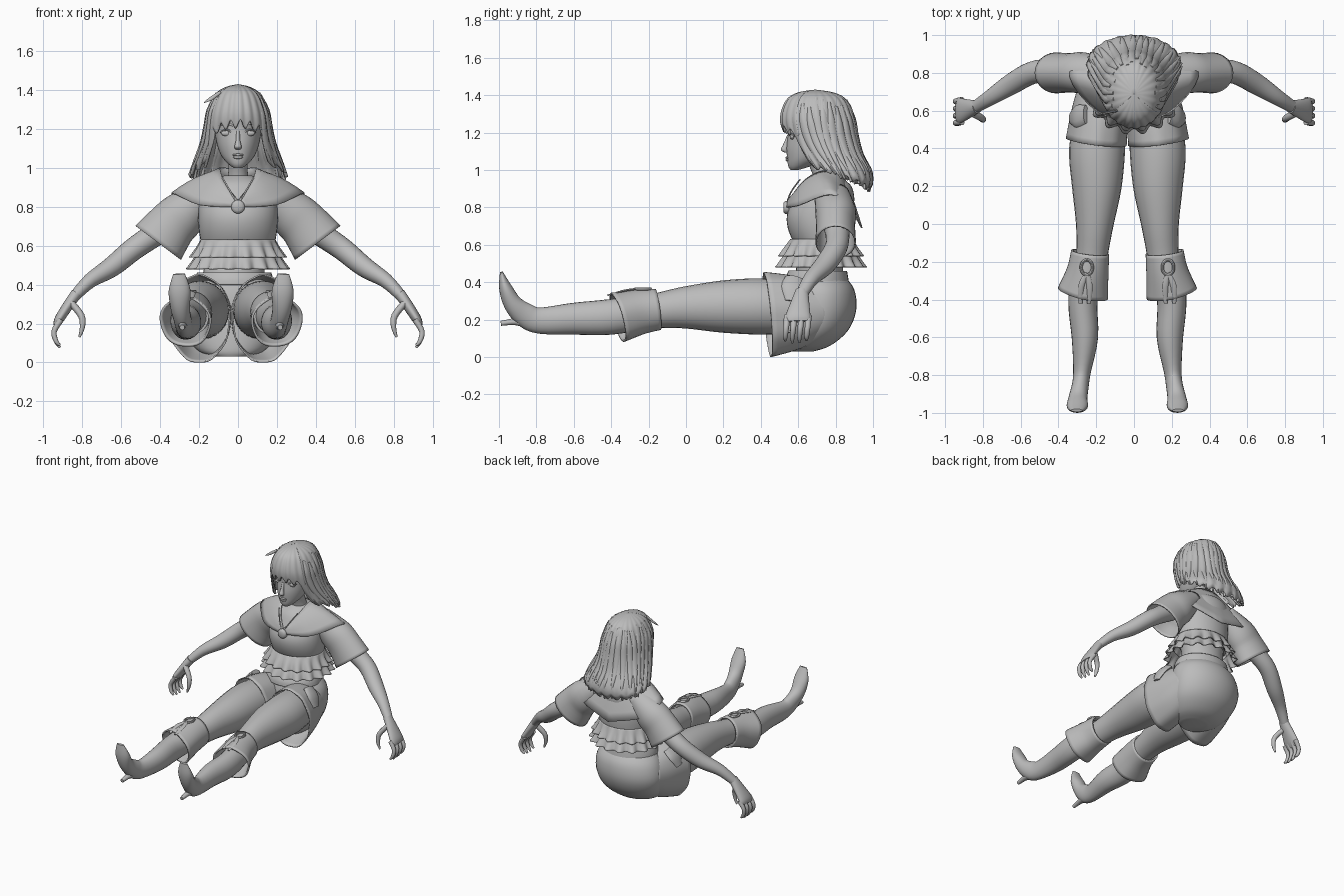
import bpy, bmesh, math, random
from mathutils import Vector

random.seed(4)
cube = bpy.data.objects.get("Cube")
if cube:
    bpy.data.objects.remove(cube)

clay = bpy.data.materials.new("plain_grey")
clay.use_nodes = True
clay.diffuse_color = (.5, .5, .5, 1)
clay.node_tree.nodes["Principled BSDF"].inputs["Base Color"].default_value = (.5, .5, .5, 1)

AXIS_X, AXIS_Y, AXIS_Z = Vector((1, 0, 0)), Vector((0, 1, 0)), Vector((0, 0, 1))
LEG_SHIFT = -.035   # hips and legs sit slightly to the right of the head


def finish(name, bm, thick=0):
    """Turn a bmesh into a smooth grey object, optionally as thin cloth."""
    bmesh.ops.remove_doubles(bm, verts=bm.verts, dist=.0001)
    bmesh.ops.recalc_face_normals(bm, faces=bm.faces)
    mesh = bpy.data.meshes.new(name)
    bm.to_mesh(mesh)
    bm.free()
    mesh.materials.append(clay)
    mesh.shade_smooth()
    mesh.set_sharp_from_angle(angle=math.radians(45))
    obj = bpy.data.objects.new(name, mesh)
    bpy.context.collection.objects.link(obj)
    if thick:
        solid = obj.modifiers.new("cloth", "SOLIDIFY")
        solid.thickness = thick
        solid.offset = 0
    return obj


def refine(rows, steps=4):
    """Smooth a few control rows into many with a passing spline."""
    rows = [Vector(r) for r in rows]
    last = len(rows) - 1
    out = []
    for i in range(last):
        a, b, c, d = rows[max(i - 1, 0)], rows[i], rows[i + 1], rows[min(i + 2, last)]
        for k in range(steps):
            t = k / steps
            out.append(b + (c - a) * (t / 2) + (a * 2 - b * 5 + c * 4 - d) * (t * t / 2)
                       + (b * 3 - a - c * 3 + d) * (t ** 3 / 2))
    return out + [rows[last]]


def grid(name, rows, closed=False, caps=False, thick=0):
    """Bridge equal rows of points with quads."""
    bm = bmesh.new()
    verts = [[bm.verts.new(p) for p in row] for row in rows]
    count = len(verts[0])
    for lower, upper in zip(verts, verts[1:]):
        for j in range(count if closed else count - 1):
            k = (j + 1) % count
            bm.faces.new((lower[j], lower[k], upper[k], upper[j]))
    if caps:
        bm.faces.new(verts[0])
        bm.faces.new(verts[-1])
    return finish(name, bm, thick)


def tube(name, rings, ref=AXIS_X, tangent=None, side=1, shift=0, sides=24,
         thick=0, ripple=0, waves=0):
    """Loft ellipses (x, y, z, radius along ref, other radius) along a path."""
    rings = refine(rings)
    last = len(rings) - 1
    centres = [Vector((r[0] * side + shift, r[1], r[2])) for r in rings]
    rows = []
    for i, r in enumerate(rings):
        t = tangent or (centres[min(i + 1, last)] - centres[max(i - 1, 0)]).normalized()
        u = (ref - t * ref.dot(t)).normalized()
        v = t.cross(u)
        row = []
        for j in range(sides):
            a = math.tau * j / sides
            f = 1 + ripple * i / last * math.sin(waves * a)
            row.append(centres[i] + (u * r[3] * math.cos(a) + v * r[4] * math.sin(a)) * f)
        rows.append(row)
    return grid(name, rows, closed=True, caps=not thick, thick=thick)


def pair(name, rings, **options):
    for label, side in (("left", 1), ("right", -1)):
        tube(f"{label}_{name}", rings, side=side, **options)


def ball(name, place, size):
    bm = bmesh.new()
    bmesh.ops.create_uvsphere(bm, u_segments=20, v_segments=12, radius=1)
    for v in bm.verts:
        v.co = Vector([c * s + p for c, s, p in zip(v.co, size, place)])
    return finish(name, bm)


# Torso, waist and neck
tube("blouse", [(0, .74, .57, .18, .14), (0, .72, .67, .2, .17), (0, .715, .76, .205, .175),
                (0, .74, .85, .2, .16), (0, .75, .92, .16, .13), (0, .75, .96, .07, .07)],
     tangent=AXIS_Z, sides=36)
tube("waist", [(-.03, .71, .36, .18, .14), (-.02, .715, .48, .155, .125), (0, .73, .62, .17, .13)],
     tangent=AXIS_Z, sides=32)
tube("neck", [(0, .75, .9, .065, .065), (0, .73, .98, .05, .052), (0, .69, 1.09, .05, .055)])

# Two tiers of ruffle below the blouse
for tier, (top, drop, grow) in {"upper": (.63, .09, 0), "lower": (.57, .09, .015)}.items():
    tube(f"{tier}_ruffle", [(0, .725, top, .19 + grow, .165 + grow),
                            (0, .72, top - drop / 2, .21 + grow, .19 + grow),
                            (0, .72, top - drop, .235 + grow, .215 + grow)],
         tangent=AXIS_Z, sides=132, thick=.006, ripple=.07, waves=17)

# Sailor collar: inner neckline to outer edge, front to back, then mirrored
neckline = refine([(.004, .55, .83), (.07, .62, .93), (.09, .7, .985), (.085, .79, 1), (0, .83, .99)])
edge = refine([(.01, .535, .8), (.2, .6, .81), (.34, .78, .87), (.26, .89, .77), (0, .94, .69)])
half = []
for inner, outer in zip(neckline, edge):
    half.append([inner.lerp(outer, k / 6) + AXIS_Z * .02 * math.sin(math.pi * k / 6)
                 for k in range(7)])
mirror = [[Vector((-p.x, p.y, p.z)) for p in row] for row in reversed(half[:-1])]
grid("sailor_collar", half + mirror, thick=.008)
pair("neck_cord", [(.08, .61, .95, .004, .004), (.04, .56, .88, .004, .004),
                   (0, .535, .81, .004, .004)], sides=8)
tube("clasp", [(0, .55, .8, .034, .034), (0, .53, .8, .034, .034), (0, .52, .8, .022, .022)],
     tangent=-AXIS_Y)

# Arms and wide sleeves
pair("arm", [(.18, .78, .85, .07, .07), (.32, .8, .74, .075, .075), (.44, .81, .65, .064, .062),
             (.54, .8, .58, .06, .058), (.65, .74, .49, .056, .052), (.76, .67, .42, .042, .038),
             (.84, .62, .34, .033, .028)], ref=AXIS_Y)
pair("sleeve", [(.15, .78, .87, .09, .07), (.27, .8, .77, .105, .115), (.34, .8, .705, .1, .125),
                (.41, .8, .615, .105, .142)], ref=AXIS_Y, thick=.008)

# Hands with four curled fingers and a thumb
pair("palm", [(.83, .62, .355, .034, .029), (.875, .61, .29, .05, .027),
              (.92, .6, .22, .066, .024), (.935, .6, .19, .06, .014)], ref=AXIS_Y)
for finger in range(4):
    y = .655 - finger * .038
    tip = .09 - .015 * math.sin(finger)
    pair(f"finger_{finger + 1}", [(.91, y, .22, .018, .016), (.945, y - .005, .16, .015, .014),
                                  (.935, y - .01, .11, .013, .012), (.915, y - .01, tip, .006, .006)],
         ref=AXIS_Y, sides=12)
pair("thumb", [(.86, .59, .31, .022, .018), (.805, .56, .24, .018, .017),
               (.8, .55, .18, .014, .013), (.815, .55, .13, .006, .006)], ref=AXIS_Y, sides=12)

# Shorts: seat, flared legs and waistband
hips = dict(shift=LEG_SHIFT)
tube("shorts_seat", [(.015, .705, .43, .18, .145), (.01, .72, .36, .24, .18),
                     (0, .72, .25, .26, .19), (0, .69, .14, .235, .175), (0, .64, .06, .17, .13),
                     (0, .6, .03, .1, .08)], tangent=-AXIS_Z, sides=36, **hips)
pair("shorts_leg", [(.13, .74, .26, .12, .13), (.145, .6, .24, .145, .19),
                    (.165, .435, .225, .158, .225)], thick=.008, sides=48, ripple=.012, waves=9, **hips)
tube("waistband", [(.015, .7, .4, .2, .165), (.015, .7, .43, .195, .16), (.015, .705, .46, .185, .15)],
     tangent=AXIS_Z, thick=.012, sides=36, **hips)
pair("hip_flap", [(.22, .58, .42, .02, .05), (.27, .57, .37, .016, .06), (.3, .56, .3, .01, .03)],
     sides=12, **hips)

# Legs and heeled boots pointing forward
pair("thigh", [(.14, .62, .26, .13, .14), (.16, .4, .27, .148, .15), (.162, .2, .27, .132, .14),
               (.173, 0, .265, .1, .113), (.185, -.14, .25, .085, .095),
               (.195, -.25, .235, .08, .09)], **hips)
pair("boot", [(.2, -.18, .25, .088, .09), (.235, -.4, .215, .078, .095),
              (.225, -.6, .205, .07, .085), (.24, -.78, .195, .047, .07),
              (.25, -.86, .225, .045, .065), (.262, -.925, .285, .05, .05),
              (.265, -.965, .37, .056, .035), (.268, -.987, .455, .03, .008)], **hips)
pair("boot_heel", [(.245, -.83, .185, .035, .04), (.25, -.91, .19, .022, .02),
                   (.252, -.99, .18, .013, .013)], sides=12, **hips)

# Folded boot cuffs with a ring and two ribbon tails on top
pair("boot_cuff", [(.197, -.15, .255, .095, .105), (.21, -.25, .24, .105, .115),
                   (.235, -.365, .21, .13, .13)], thick=.012, sides=40, ripple=.02, waves=5, **hips)
loop = []
for k in range(13):
    a = math.tau * k / 12
    loop.append((.215 + .03 * math.sin(a), -.23 + .04 * math.cos(a), .365, .008, .008))
pair("cuff_ring", loop, ref=AXIS_Z, sides=8, **hips)
for tail, reach in (("inner", -.015), ("outer", .03)):
    pair(f"{tail}_ribbon", [(.215, -.26, .365, .012, .006), (.215 + reach, -.33, .355, .016, .006),
                            (.218 + reach, -.42, .33, .01, .004)], sides=10, **hips)

# Head and face
tube("head", [(0, .58, 1, .022, .02), (0, .605, 1.02, .05, .058), (0, .645, 1.06, .084, .104),
              (0, .68, 1.12, .108, .143), (0, .7, 1.2, .121, .155), (0, .7, 1.28, .125, .16),
              (0, .7, 1.36, .1, .12), (0, .7, 1.395, .03, .04)], tangent=AXIS_Z, sides=36)
tube("nose", [(0, .552, 1.19, .009, .01), (0, .535, 1.14, .011, .014),
              (0, .526, 1.108, .019, .019), (0, .538, 1.093, .012, .01)],
     tangent=-AXIS_Z, sides=16)
for label, side in (("left", 1), ("right", -1)):
    ball(f"{label}_eye", (side * .058, .568, 1.178), (.029, .012, .015))
pair("upper_eyelid", [(.026, .556, 1.176, .004, .004), (.058, .556, 1.196, .005, .005),
                      (.091, .58, 1.182, .004, .004)], ref=AXIS_Z, sides=8)
pair("eyebrow", [(.022, .55, 1.215, .004, .004), (.055, .555, 1.228, .006, .004),
                 (.092, .58, 1.218, .003, .003)], ref=AXIS_Z, sides=8)
ball("upper_lip", (0, .543, 1.066), (.03, .012, .007))
ball("lower_lip", (0, .544, 1.054), (.025, .012, .008))

# Hair outline by height: (z, half width, front y, back y)
outline = refine([(1.425, 0, .69, .69), (1.41, .065, .6, .79), (1.37, .12, .54, .86),
                  (1.28, .16, .51, .9), (1.18, .176, .53, .918), (1.08, .205, .58, .945),
                  (1, .24, .64, .985), (.94, .252, .68, 1), (.87, .235, .71, .97)])


def hair_point(angle, z, swell=1):
    """Point on the hair surface; angle zero faces the front."""
    for upper, lower in zip(outline, outline[1:]):
        if z >= lower[0]:
            break
    p = lower.lerp(upper, max(0, min(1, (z - lower[0]) / (upper[0] - lower[0]))))
    middle, depth = (p[2] + p[3]) / 2, (p[3] - p[2]) / 2
    return Vector((p[1] * swell * math.sin(angle), middle - depth * swell * math.cos(angle), z))


def hair_end(angle):
    return 1.04 - .07 * (1 - math.cos(angle))


def hair_sheet(name, start, stop, columns, end, swell):
    rows = []
    for j in range(columns + 1):
        a = start + (stop - start) * j / columns
        wave = swell + .015 * math.sin(a * 22)
        rows.append([hair_point(a, 1.425 + (end(a) - 1.425) * (k / 24) ** 1.6, wave)
                     for k in range(25)])
    grid(name, rows, thick=.01)


hair_sheet("long_hair", .78, math.tau - .78, 120, lambda a: hair_end(a) + .012 * math.sin(a * 19), .98)
hair_sheet("fringe", -.95, .95, 60,
           lambda a: 1.225 - .06 * a * a + .022 * math.sin(a * 21), 1)

# Loose locks over the hair surface
for lock in range(22):
    a = .9 + (math.tau - 1.8) * lock / 21
    top, low = 1.33 + random.uniform(0, .06), hair_end(a) - random.uniform(0, .02)
    path = []
    for k in range(6):
        t = k / 5
        p = hair_point(a + .12 * t * math.sin(lock), top + (low - top) * t, .99)
        width = .004 + .02 * math.sin(math.pi * min(t + .1, .95))
        path.append((*p, width, .009))
    tube(f"hair_lock_{lock + 1}", path, ref=Vector((math.cos(a), math.sin(a), 0)), sides=8)
tube("stray_lock", [(-.09, .6, 1.39, .008, .006), (-.14, .59, 1.355, .01, .006),
                    (-.175, .58, 1.335, .002, .002)], sides=8)
